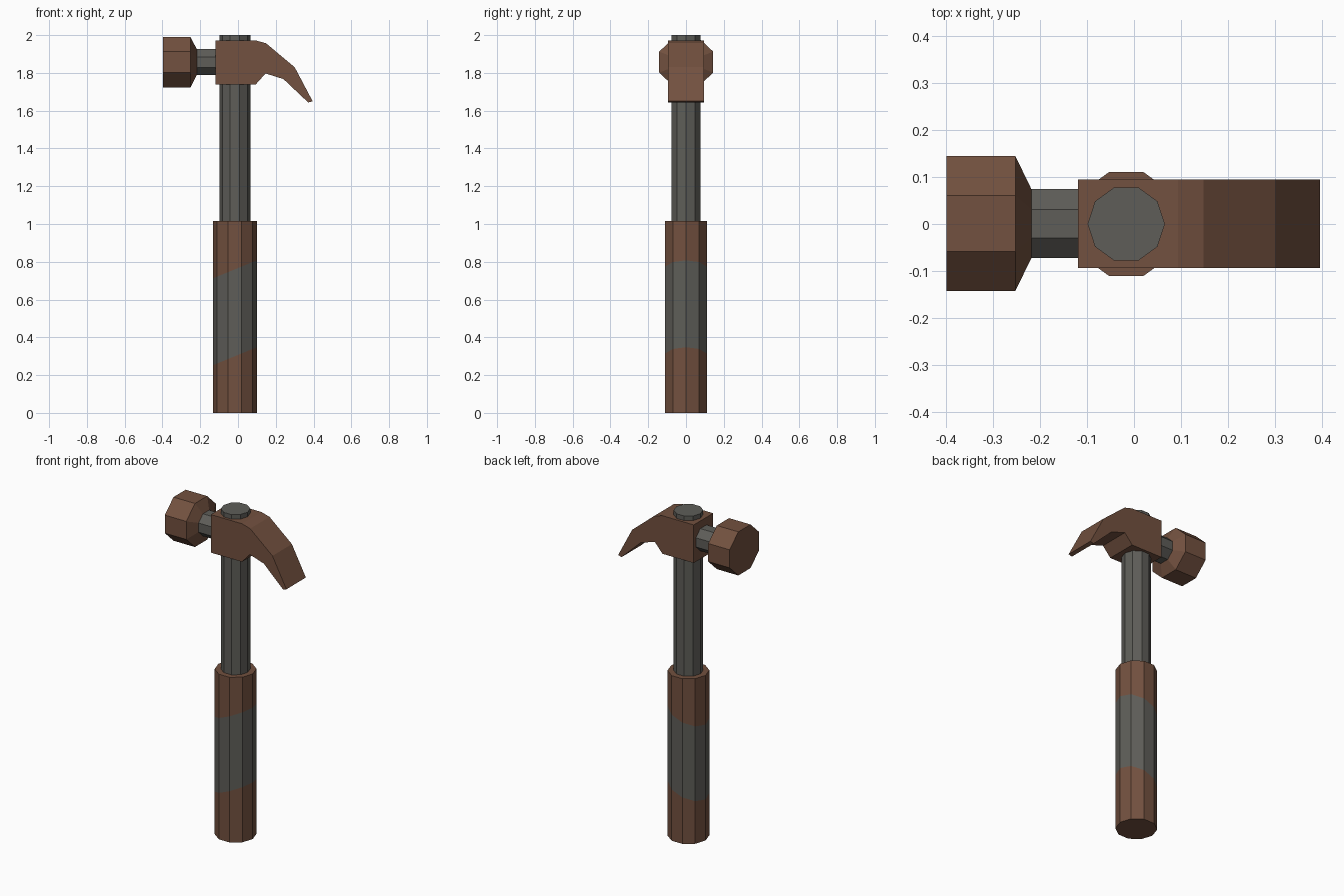
import bpy, bmesh, math
from mathutils import Vector

if "Cube" in bpy.data.objects:
    bpy.data.objects.remove(bpy.data.objects["Cube"])


def material(name, rgb):
    m = bpy.data.materials.new(name)
    m.diffuse_color = (*rgb, 1)
    m.use_nodes = True
    m.node_tree.nodes["Principled BSDF"].inputs["Base Color"].default_value = m.diffuse_color
    return m


BROWN = material("brown", (0.17, 0.082, 0.05))
GREY = material("dark grey", (0.112, 0.110, 0.098))
AXIS_X = -0.0165   # handle centre line


def finish(bm, name, *mats):
    bmesh.ops.recalc_face_normals(bm, faces=bm.faces)
    me = bpy.data.meshes.new(name)
    bm.to_mesh(me)
    bm.free()
    for m in mats:
        me.materials.append(m)
    ob = bpy.data.objects.new(name, me)
    bpy.context.collection.objects.link(ob)
    return ob


def loft(rings):
    """Closed solid through a list of vertex rings."""
    bm = bmesh.new()
    vs = [[bm.verts.new(p) for p in r] for r in rings]
    n = len(vs[0])
    for a, b in zip(vs, vs[1:]):
        for i in range(n):
            j = (i + 1) % n
            bm.faces.new((a[i], a[j], b[j], b[i]))
    bm.faces.new(vs[0])
    bm.faces.new(vs[-1])
    return bm


def upright(r, z):
    return [(AXIS_X + r * math.cos(k * math.tau / 10),
             r * math.sin(k * math.tau / 10), z) for k in range(10)]


def sideways(x, s):
    return [(x, 0.001 + s * 0.155 * math.cos((k + .5) * math.tau / 8),
             1.857 + s * 0.145 * math.sin((k + .5) * math.tau / 8)) for k in range(8)]


# Shaft, running through the head
finish(loft([upright(0.082, 1.0), upright(0.082, 2.0)]), "shaft", GREY)

# Grip with a slanted grey band
bm = loft([upright(0.1165, 0), upright(0.1165, 1.015)])
SLOPE = 0.41
LOW, HIGH = 0.30, 0.76
for z in (LOW, HIGH):
    bmesh.ops.bisect_plane(bm, geom=bm.verts[:] + bm.edges[:] + bm.faces[:],
                           plane_co=Vector((AXIS_X, 0, z)),
                           plane_no=Vector((-SLOPE, 0, 1)))
for f in bm.faces:
    c = f.calc_center_median()
    level = c.z - SLOPE * (c.x - AXIS_X)
    f.material_index = 1 if LOW < level < HIGH else 0
finish(bm, "grip", BROWN, GREY)

# Head block with curved claw
profile = [(-0.119, 1.738), (-0.119, 1.972), (0.093, 1.972), (0.148, 1.957),
           (0.30, 1.83), (0.395, 1.65), (0.372, 1.643), (0.241, 1.767),
           (0.146, 1.797), (0.093, 1.738)]
finish(loft([[(x, y, z) for x, z in profile] for y in (-0.094, 0.095)]),
       "claw_head", BROWN)

# Neck and striking face
finish(loft([sideways(-0.22, 0.51), sideways(-0.11, 0.51)]), "neck", GREY)
finish(loft([sideways(-0.398, 1), sideways(-0.252, 1), sideways(-0.218, 0.51)]),
       "striking_face", BROWN)
